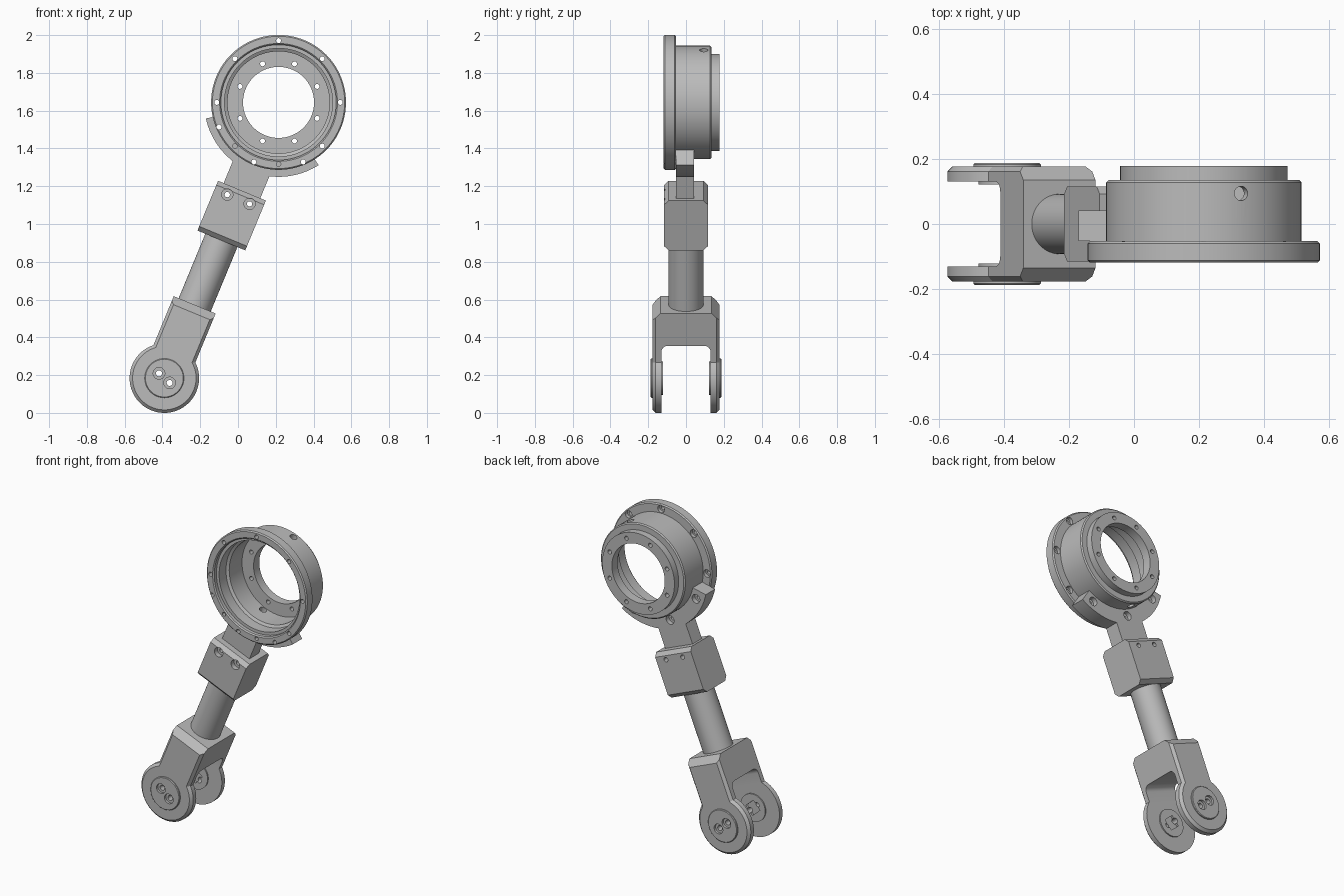
import bpy, bmesh
from math import sin, cos, radians, asin, degrees
from mathutils import Matrix

cube = bpy.data.objects.get("Cube")
if cube:
    bpy.data.objects.remove(cube)

grey = bpy.data.materials.new("machined grey")
grey.use_nodes = True
COLOUR = (0.5, 0.5, 0.5, 1)
grey.diffuse_color = COLOUR
grey.node_tree.nodes["Principled BSDF"].inputs["Base Color"].default_value = COLOUR

# Parts are built upright along z from the fork pivot, then leaned over
LEAN = Matrix.Translation((-0.39, 0, 0.184)) @ Matrix.Rotation(radians(22.5), 4, 'Y')
RING = 1.58


def make(name, bm):
    bmesh.ops.remove_doubles(bm, verts=bm.verts, dist=1e-5)
    bmesh.ops.recalc_face_normals(bm, faces=bm.faces)
    mesh = bpy.data.meshes.new(name)
    bm.to_mesh(mesh)
    bm.free()
    obj = bpy.data.objects.new(name, mesh)
    bpy.context.collection.objects.link(obj)
    return obj


def arc(r, a0, a1, n, cz=0):
    angles = [radians(a0 + (a1 - a0) * i / n) for i in range(n + 1)]
    return [(r * cos(a), cz + r * sin(a)) for a in angles]


def polar(r, a, cz=0):
    return arc(r, a, a, 1, cz)[0]


def lathe(bm, profile, x=0, z=0, steps=24, closed=False):
    """Turn a (radius, y) profile about a y axis through x, z."""
    vs = [bm.verts.new((x + r, y, z)) for r, y in profile]
    es = [bm.edges.new(p) for p in zip(vs, vs[1:])]
    if closed:
        es.append(bm.edges.new((vs[-1], vs[0])))
    bmesh.ops.spin(bm, geom=vs + es, cent=(x, 0, z), axis=(0, 1, 0),
                   angle=radians(360), steps=steps)


def rod(bm, r, y0, y1, x, z):
    lathe(bm, [(0, y0), (r, y0), (r, y1), (0, y1)], x, z)


def prism(pts, place, lo, hi, chamfer=0):
    """Extrude an outline between two depths, optionally chamfering both rims."""
    bm = bmesh.new()
    a = [bm.verts.new(place(p, q, lo)) for p, q in pts]
    b = [bm.verts.new(place(p, q, hi)) for p, q in pts]
    caps = [bm.faces.new(a), bm.faces.new(b)]
    for i in range(len(a)):
        j = (i + 1) % len(a)
        bm.faces.new((a[i], a[j], b[j], b[i]))
    bmesh.ops.recalc_face_normals(bm, faces=bm.faces)
    if chamfer:
        rims = [e for f in caps for e in f.edges]
        bmesh.ops.bevel(bm, geom=rims, offset=chamfer, segments=1, affect='EDGES')
    return bm


def along_y(p, q, d):
    return (p, d, q)


def along_x(p, q, d):
    return (d, p, q)


def carve(obj, cutter, operation='DIFFERENCE'):
    mod = obj.modifiers.new("cut", 'BOOLEAN')
    mod.object, mod.operation, mod.solver = cutter, operation, 'EXACT'
    deps = bpy.context.evaluated_depsgraph_get()
    mesh = bpy.data.meshes.new_from_object(obj.evaluated_get(deps))
    obj.modifiers.clear()
    obj.data = mesh
    bpy.data.objects.remove(cutter)


def finish(obj):
    obj.data.materials.clear()
    obj.data.materials.append(grey)
    obj.data.shade_smooth()
    obj.data.set_sharp_from_angle(angle=radians(28))
    obj.matrix_world = LEAN


# Fork: front outline crossed with a side profile that holds slot and chamfers
R, W, TOP = 0.184, 0.12, 0.42
start = degrees(asin((R * R - W * W) ** 0.5 / R))
outline = arc(R, 180 - start, 360 + start, 72) + [(W, TOP), (-W, TOP)]
fork = make("fork", prism(outline, along_y, -0.177, 0.177, 0.016))
half = [(0.13, TOP + 0.005), (0.18, TOP - 0.045), (0.18, -0.3), (0.13, -0.3)]
half += [(0.095 + p, 0.2 + q) for p, q in arc(0.035, 0, 90, 6)]
side = half + [(-p, q) for p, q in reversed(half)]
carve(fork, make("side_cutter", prism(side, along_x, -0.4, 0.4)), 'INTERSECT')

# Pivot caps on both arms, raised outside and inside
caps = []
for s, label in ((-1, "front"), (1, "back")):
    bm = bmesh.new()
    lathe(bm, [(0, s * 0.122), (0.088, s * 0.122), (0.088, s * 0.15), (0.104, s * 0.15),
               (0.104, s * 0.183), (0.1, s * 0.187), (0, s * 0.187)], steps=64)
    caps.append(make(label + "_pivot_cap", bm))

# Two counterbored screw holes and a square socket through the pivot
for part in [fork] + caps:
    bm = bmesh.new()
    for a in (-19.5, 160.5):
        x, z = polar(0.038, a)
        lathe(bm, [(0, -0.3), (0.031, -0.3), (0.031, -0.172), (0.016, -0.172),
                   (0.016, 0.172), (0.031, 0.172), (0.031, 0.3), (0, 0.3)], x, z)
    carve(part, make("pivot_hole_cutter", bm))
    socket = [polar(0.05, a) for a in (25.5, 115.5, 205.5, 295.5)]
    carve(part, make("socket_cutter", prism(socket, along_y, -0.135, 0.135)))

# Round tube between fork and clamp
bm = bmesh.new()
bmesh.ops.create_cone(bm, cap_ends=True, segments=64, radius1=0.092, radius2=0.092,
                      depth=0.6, matrix=Matrix.Translation((0, 0, 0.65)))
tube = make("tube", bm)

# Clamp block with chamfered ends
LO, HI, D, C = 0.789, 1.074, 0.116, 0.024
quarter = [(D - C, LO), (D, LO + C), (D, HI - C), (D - C, HI)]
block = make("clamp_block", prism(quarter + [(-p, q) for p, q in reversed(quarter)],
                                  along_x, -0.137, 0.137))

# Saddle bracket with its tongue, one flat outline
T = 0.105
foot = degrees(asin(T / 0.394))
outline = (arc(0.3, 325, 215, 48, RING) + arc(0.394, 215, 270 - foot, 20, RING)
           + [(-T, 0.95), (T, 0.95)] + arc(0.394, 270 + foot, 325, 20, RING))
saddle = make("saddle_bracket", prism(outline, along_y, -0.053, 0.042))

# Clamp screw holes
for part in (block, saddle):
    bm = bmesh.new()
    for x in (-0.064, 0.064):
        lathe(bm, [(0, -0.3), (0.03, -0.3), (0.03, -0.085), (0.014, -0.085),
                   (0.014, 0.3), (0, 0.3)], x, 1.025)
    carve(part, make("clamp_hole_cutter", bm))

# Bearing housing: flange, stepped bore, body and rear collar
bm = bmesh.new()
lathe(bm, [(0.188, 0.178), (0.257, 0.178), (0.257, 0.135), (0.293, 0.135), (0.3, 0.128),
           (0.3, -0.053), (0.35, -0.053), (0.357, -0.06), (0.357, -0.112),
           (0.35, -0.119), (0.312, -0.119), (0.305, -0.112), (0.305, -0.09),
           (0.286, -0.09), (0.286, -0.02), (0.27, -0.01), (0.27, 0.12),
           (0.188, 0.12)], z=RING, steps=128, closed=True)
housing = make("bearing_housing", bm)

# Flange holes, counterbored from behind where open, and rear collar holes
bm = bmesh.new()
for k in range(8):
    x, z = polar(0.327, 22.5 + 45 * k, RING)
    if z > RING - 0.2:
        lathe(bm, [(0, -0.2), (0.013, -0.2), (0.013, -0.075), (0.024, -0.075),
                   (0.024, -0.04), (0, -0.04)], x, z)
    else:
        rod(bm, 0.012, -0.2, -0.07, x, z)
    rod(bm, 0.013, 0.1, 0.3, *polar(0.221, 45 * k, RING))
carve(housing, make("housing_hole_cutter", bm))

# Screw holes shared by saddle and flange
for part in (housing, saddle):
    bm = bmesh.new()
    for a in (225, 270, 315):
        x, z = polar(0.341, a, RING)
        lathe(bm, [(0, -0.2), (0.013, -0.2), (0.013, 0.012), (0.028, 0.012),
                   (0.028, 0.1), (0, 0.1)], x, z)
    carve(part, make("saddle_hole_cutter", bm))

# Radial hole straight through the housing wall, top and bottom
bm = bmesh.new()
bmesh.ops.create_cone(bm, cap_ends=True, segments=24, radius1=0.022, radius2=0.022,
                      depth=0.8, matrix=Matrix.Translation((0, 0.094, RING)))
carve(housing, make("radial_hole_cutter", bm))

for part in [fork, tube, block, saddle, housing] + caps:
    finish(part)
